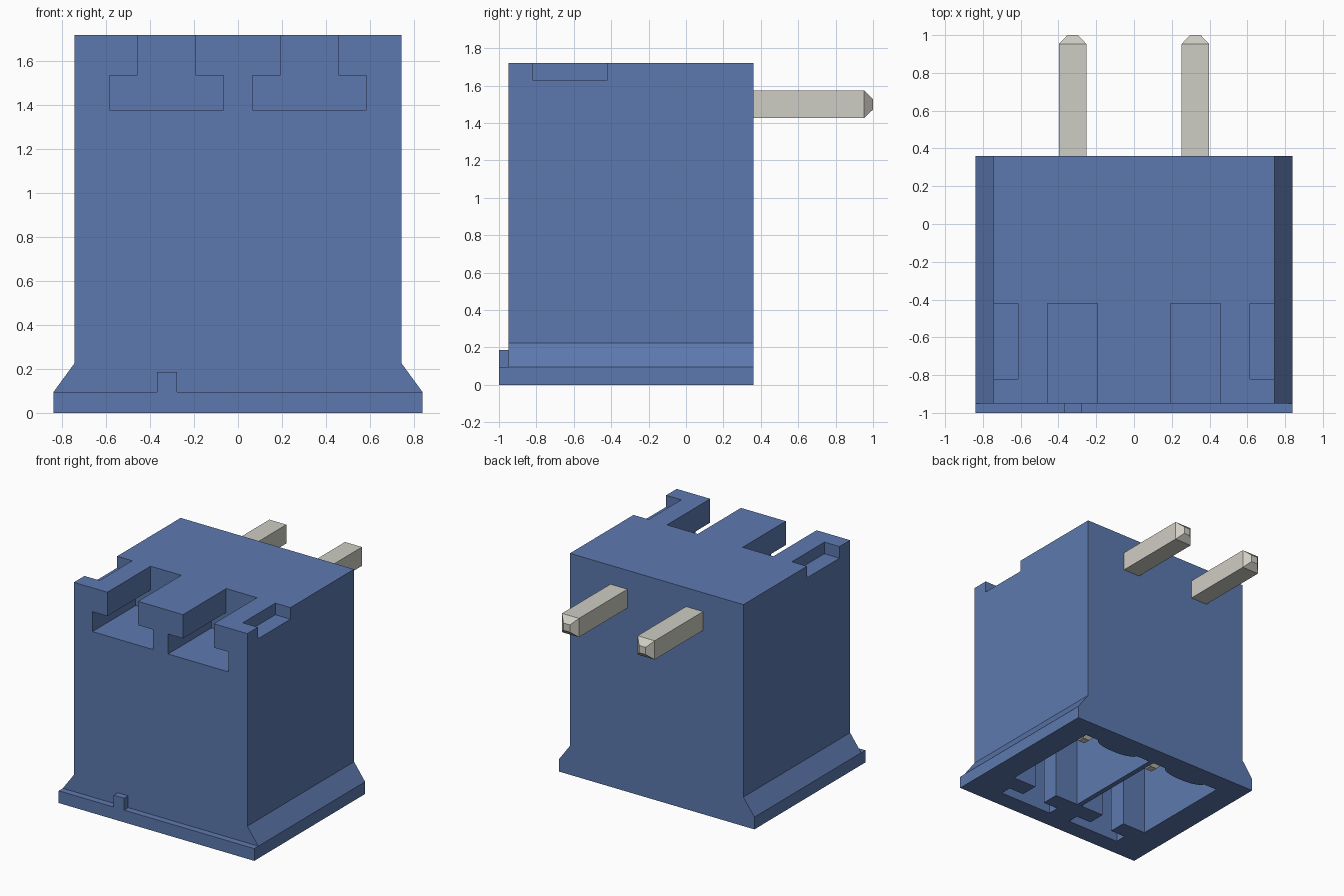
import bpy, bmesh, math
from mathutils import Vector

cube = bpy.data.objects.get("Cube")
if cube:
    bpy.data.objects.remove(cube, do_unlink=True)


def material(name, rgb):
    m = bpy.data.materials.new(name)
    m.use_nodes = True
    m.diffuse_color = (*rgb, 1)
    bsdf = m.node_tree.nodes["Principled BSDF"]
    bsdf.inputs["Base Color"].default_value = (*rgb, 1)
    bsdf.inputs["Roughness"].default_value = 0.6
    return m


BLUE = material("blue plastic", (0.110, 0.191, 0.429))
METAL = material("pale grey metal", (0.623, 0.610, 0.546))


def skin(name, rings, mat):
    """Closed solid through a row of matching cross-sections."""
    bm = bmesh.new()
    loops = [[bm.verts.new(p) for p in ring] for ring in rings]
    n = len(loops[0])
    for a, b in zip(loops, loops[1:]):
        for i in range(n):
            j = (i + 1) % n
            bm.faces.new((a[i], a[j], b[j], b[i]))
    bm.faces.new(loops[0])
    bm.faces.new(loops[-1])
    bmesh.ops.recalc_face_normals(bm, faces=bm.faces)
    me = bpy.data.meshes.new(name)
    bm.to_mesh(me)
    bm.free()
    me.materials.append(mat)
    ob = bpy.data.objects.new(name, me)
    bpy.context.collection.objects.link(ob)
    return ob


def extrude_y(name, pts, y0, y1, mat=BLUE):
    return skin(name, [[(x, y, z) for x, z in pts] for y in (y0, y1)], mat)


def extrude_z(name, pts, z0, z1, mat=BLUE):
    return skin(name, [[(x, y, z) for x, y in pts] for z in (z0, z1)], mat)


def mirrored(half):
    """Complete a right-hand half outline across x = 0."""
    return half + [(-x, v) for x, v in reversed(half)]


def moved(pts, dx):
    return [(x + dx, v) for x, v in pts]


def box(x0, x1, y0, y1):
    return [(x0, y0), (x1, y0), (x1, y1), (x0, y1)]


# Housing with flared foot
housing = extrude_y("housing", mirrored(
    [(0.84, 0), (0.84, 0.095), (0.745, 0.225), (0.745, 1.72)]), -0.95, 0.36)

cutters = []
PITCH = 0.325

# T-shaped slots open at the front and top
t_slot = mirrored([(0.26, 1.38), (0.26, 1.535), (0.132, 1.535), (0.132, 1.8)])

# Socket outline: wide chamber with a bulged back wall and a T-shaped key in front
bulge = [(0.185 * math.cos(a), 0.2 - 0.06 * math.sin(a))
         for a in [math.pi * i / 16 for i in range(8)]]
socket = mirrored([(0.23, -0.86), (0.23, -0.77), (0.1, -0.77), (0.1, -0.63),
                   (0.305, -0.63), (0.305, 0.2)] + bulge)

for s in (-1, 1):
    cutters.append(extrude_y("slot_cutter", moved(t_slot, s * PITCH), -1.1, -0.42))
    cutters.append(extrude_z("socket_cutter", moved(socket, s * PITCH), -0.1, 1.25))
    # Shallow notches in the top side edges
    cutters.append(extrude_z("notch_cutter",
                             box(*sorted((s * 0.615, s * 0.9)), -0.82, -0.42), 1.63, 1.8))

for c in cutters:
    c.hide_render = True
    mod = housing.modifiers.new("cut", 'BOOLEAN')
    mod.operation = 'DIFFERENCE'
    mod.solver = 'EXACT'
    mod.object = c

# Bake the cuts and discard the cutters
dg = bpy.context.evaluated_depsgraph_get()
cut_mesh = bpy.data.meshes.new_from_object(housing.evaluated_get(dg))
housing.modifiers.clear()
housing.data = cut_mesh
for c in cutters:
    bpy.data.objects.remove(c, do_unlink=True)

# Front lip with small pin-one tab
extrude_y("front_lip", [(-0.84, 0), (0.84, 0), (0.84, 0.095), (-0.278, 0.095),
                        (-0.278, 0.187), (-0.368, 0.187), (-0.368, 0.095),
                        (-0.84, 0.095)], -1.0, -0.95)


def pin(name, start, axis, length):
    """Square bar with a tapered far end."""
    axis = Vector(axis)
    u = Vector((1, 0, 0))
    v = axis.cross(u)
    rings = []
    for d, h in ((0, 0.073), (length - 0.047, 0.073), (length, 0.028)):
        c = Vector(start) + axis * d
        rings.append([c + u * a * h + v * b * h
                      for a, b in ((-1, -1), (1, -1), (1, 1), (-1, 1))])
    return skin(name, rings, METAL)


# Right-angle pins: tail out of the back, contact down in the socket
for side, s in (("right", -1), ("left", 1)):
    pin(side + "_pin_tail", (s * PITCH, -0.263, 1.5), (0, 1, 0), 1.263)
    pin(side + "_pin_contact", (s * PITCH, -0.19, 1.427), (0, 0, -1), 1.19)
